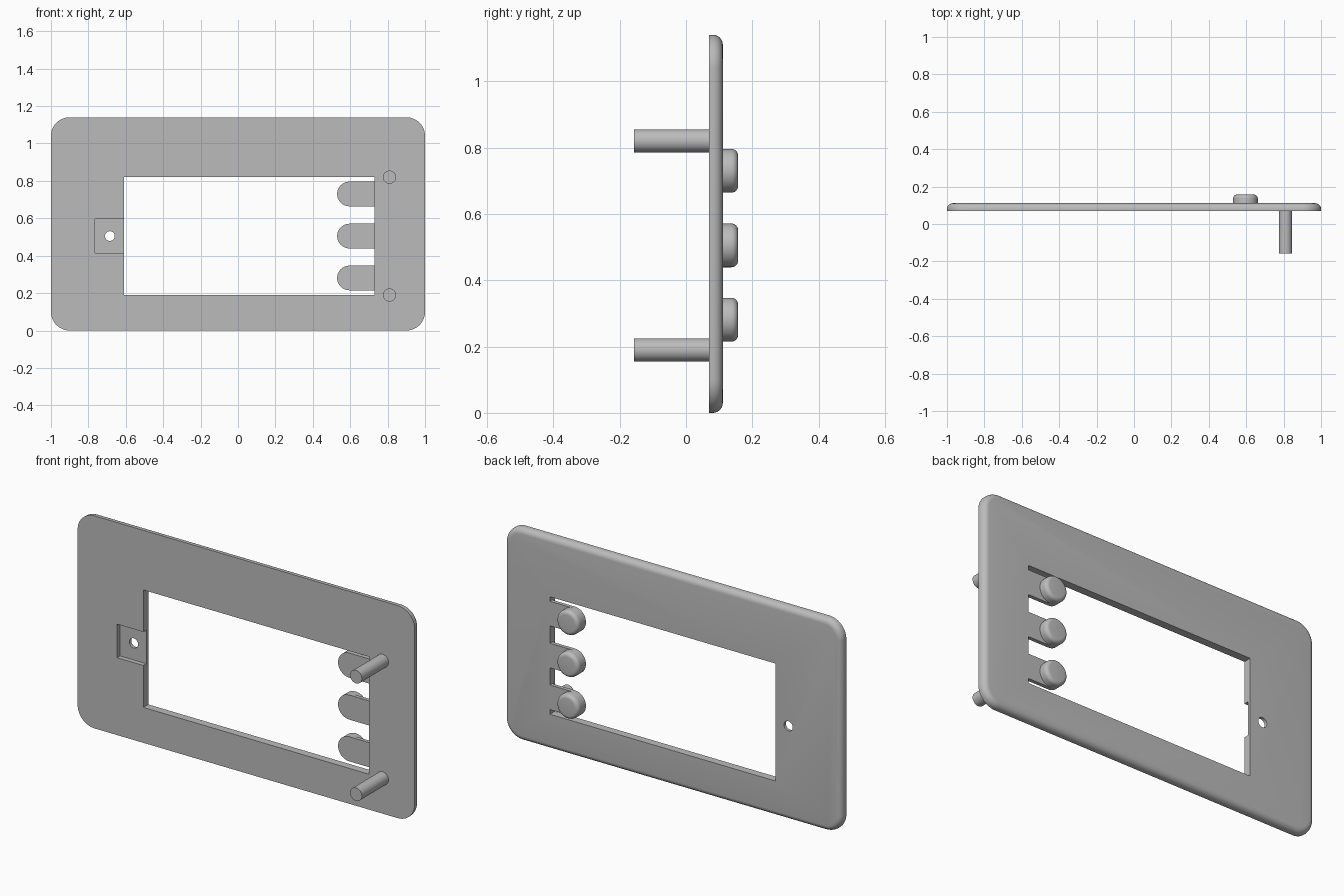
import bpy, bmesh, math

if "Cube" in bpy.data.objects:
    bpy.data.objects.remove(bpy.data.objects["Cube"])

FRONT, BACK, TIP = 0.069, 0.111, 0.157
grey = bpy.data.materials.new("plain grey")
grey.diffuse_color = (0.5, 0.5, 0.5, 1)
grey.use_nodes = True
grey.node_tree.nodes["Principled BSDF"].inputs["Base Color"].default_value = grey.diffuse_color


def rounded_rect(x0, x1, z0, z1, r, n=12):
    """Outline of a rectangle with four round corners."""
    pts = []
    corners = [(x1 - r, z1 - r), (x0 + r, z1 - r), (x0 + r, z0 + r), (x1 - r, z0 + r)]
    for q, (cx, cz) in enumerate(corners):
        for i in range(n + 1):
            a = math.pi / 2 * (q + i / n)
            pts.append((cx + r * math.cos(a), cz + r * math.sin(a)))
    return pts


def circle(cx, cz, r, n=40):
    return [(cx + r * math.cos(2 * math.pi * i / n), cz + r * math.sin(2 * math.pi * i / n))
            for i in range(n)]


def loft(name, layers, smooth=True):
    """Join outlines, each given as (y, points), into a closed solid."""
    bm = bmesh.new()
    rings = [[bm.verts.new((x, y, z)) for x, z in pts] for y, pts in layers]
    n = len(rings[0])
    for a, b in zip(rings, rings[1:]):
        for i in range(n):
            j = (i + 1) % n
            bm.faces.new((a[i], a[j], b[j], b[i]))
    bm.faces.new(rings[0])
    bm.faces.new(rings[-1])
    bmesh.ops.recalc_face_normals(bm, faces=bm.faces)
    mesh = bpy.data.meshes.new(name)
    bm.to_mesh(mesh)
    bm.free()
    mesh.materials.append(grey)
    ob = bpy.data.objects.new(name, mesh)
    bpy.context.collection.objects.link(ob)
    if smooth:
        shade(ob)
    return ob


def shade(ob):
    bpy.ops.object.select_all(action='DESELECT')
    ob.select_set(True)
    bpy.context.view_layer.objects.active = ob
    bpy.ops.object.shade_smooth_by_angle(angle=math.radians(30))


def fillet(y0, y1, r, outline, n=6):
    """Layers of a prism whose back rim is rounded by r."""
    layers = [(y0, outline(0))]
    for i in range(n + 1):
        a = math.pi / 2 * i / n
        layers.append((y1 - r + r * math.sin(a), outline(r * (1 - math.cos(a)))))
    return layers


def box(x0, x1, z0, z1):
    return [(x0, z0), (x1, z0), (x1, z1), (x0, z1)]


# Face plate with a rounded back rim
plate = loft("face_plate", fillet(FRONT, BACK, 0.03, lambda d: rounded_rect(
    -1 + d, 1 - d, d, 1.14 - d, 0.1 - d)), smooth=False)

# Window, screw recess and screw hole
cutters = [
    loft("window_cutter", [(0, box(-0.61, 0.73, 0.19, 0.82)), (0.2, box(-0.61, 0.73, 0.19, 0.82))], False),
    loft("recess_cutter", [(0, box(-0.765, -0.55, 0.415, 0.595)),
                           (FRONT + 0.025, box(-0.765, -0.55, 0.415, 0.595))], False),
    loft("hole_cutter", [(0, circle(-0.685, 0.505, 0.026)), (0.2, circle(-0.685, 0.505, 0.026))], False),
]
bpy.context.view_layer.objects.active = plate
for c in cutters:
    mod = plate.modifiers.new("cut", 'BOOLEAN')
    mod.operation = 'DIFFERENCE'
    mod.solver = 'EXACT'
    mod.object = c
    bpy.ops.object.modifier_apply(modifier=mod.name)
    bpy.data.objects.remove(c)
shade(plate)

# Three spring tongues, each carrying a round button
R, BX = 0.066, 0.596
for k, z in enumerate((0.281, 0.505, 0.73), 1):
    end = [(BX + R * math.cos(a), z + R * math.sin(a))
           for a in (math.pi / 2 + math.pi * i / 20 for i in range(21))]
    outline = end + [(0.73, z - R), (0.73, z + R)]
    loft(f"tongue_{k}", [(BACK - 0.02, outline), (BACK, outline)])
    loft(f"button_{k}", fillet(BACK, TIP, 0.02, lambda d: circle(BX, z, R - d)))

# Two locating pegs on the front
for k, z in enumerate((0.19, 0.82), 1):
    ring = circle(0.81, z, 0.035)
    loft(f"peg_{k}", [(-TIP, ring), (FRONT, ring)])
